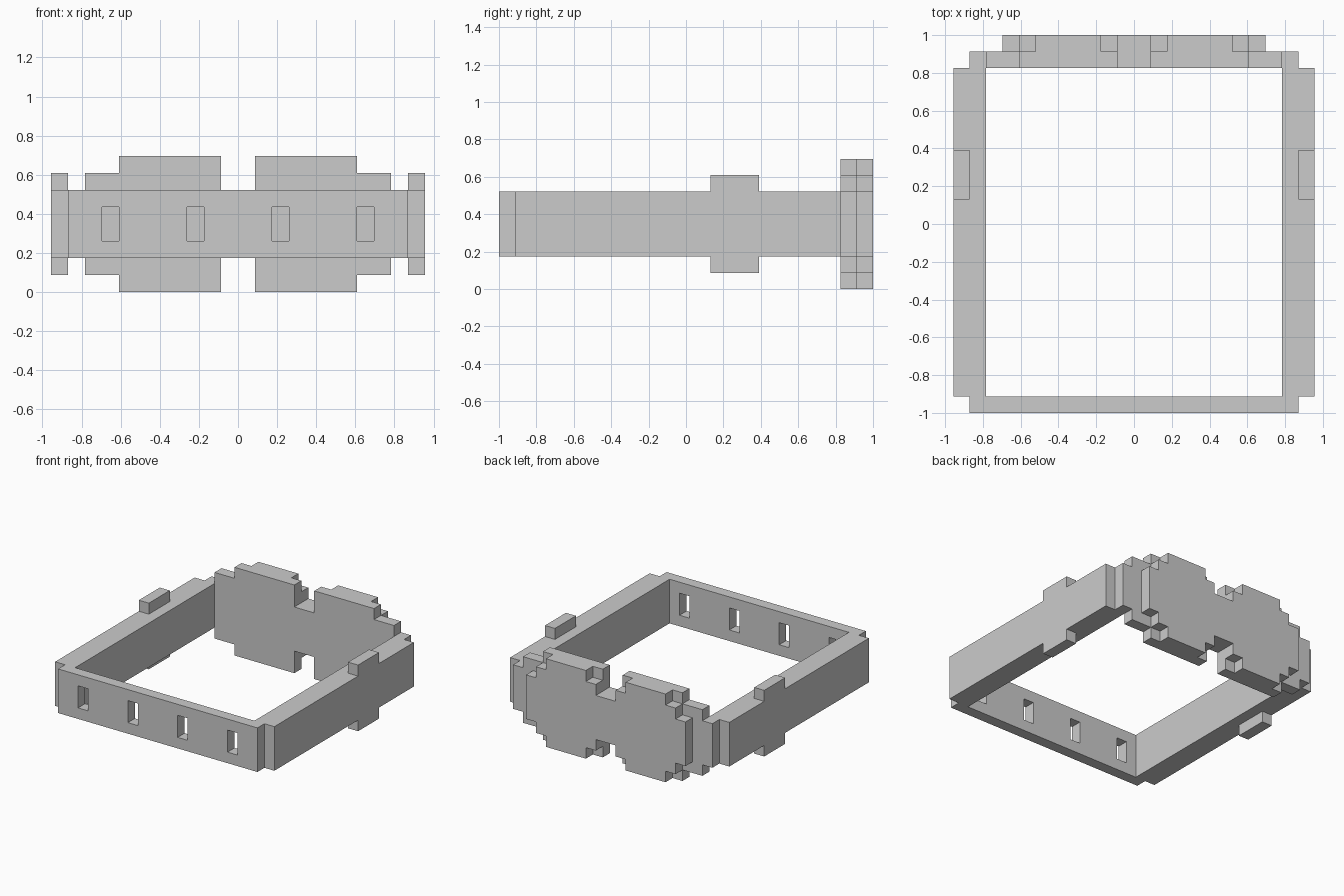
import bpy, bmesh
from mathutils import Vector

if "Cube" in bpy.data.objects:
    bpy.data.objects.remove(bpy.data.objects["Cube"])

U = 2 / 23  # one grid cell; all sizes below are in cells


def world(x, y, z):
    return Vector((x * U, y * U - 1, z * U))


def make_object(name, bm):
    bmesh.ops.recalc_face_normals(bm, faces=bm.faces)
    mesh = bpy.data.meshes.new(name)
    bm.to_mesh(mesh)
    bm.free()
    obj = bpy.data.objects.new(name, mesh)
    bpy.context.collection.objects.link(obj)
    return obj


def extrude(bm, points, offset):
    """Fill a closed outline (cells) and extrude it by an offset (cells)."""
    face = bm.faces.new([bm.verts.new(world(*p)) for p in points])
    new = bmesh.ops.extrude_face_region(bm, geom=[face], use_keep_orig=True)["geom"]
    verts = [v for v in new if isinstance(v, bmesh.types.BMVert)]
    bmesh.ops.translate(bm, verts=verts, vec=Vector(offset) * U)


def box(bm, x0, x1, y0, y1, z0, z1):
    extrude(bm, [(x0, y0, z0), (x1, y0, z0), (x1, y1, z0), (x0, y1, z0)],
            (0, 0, z1 - z0))


def stepped_plate(name, steps, y):
    """Plate symmetric in x and z from (outer x, half height) steps."""
    quarter, x = [], 0
    for x_end, h in steps:
        quarter += [(x, h), (x_end, h)]
        x = x_end
    quarter = quarter[1:]
    right = quarter + [(px, -h) for px, h in reversed(quarter)]
    outline = right + [(-px, h) for px, h in reversed(right)]
    bm = bmesh.new()
    extrude(bm, [(px, y, 4 + h) for px, h in outline], (0, 1, 0))
    return make_object(name, bm)


# Strap: open loop seen from above, running from one buckle end to the other
half = [(10, 0), (10, 1), (11, 1), (11, 21), (10, 21), (10, 22), (9, 22), (9, 1)]
loop = half + [(-x, y) for x, y in reversed(half)]
bm = bmesh.new()
extrude(bm, [(x, y, 2) for x, y in loop], (0, 0, 4))
strap = make_object("strap", bm)

# Strap holes through the front
bm = bmesh.new()
for x in (-8, -3, 2, 7):
    box(bm, x, x + 1, -0.5, 1.5, 3, 5)
cutter = make_object("hole_cutter", bm)
cutter.hide_render = True
mod = strap.modifiers.new("holes", "BOOLEAN")
mod.operation = "DIFFERENCE"
mod.solver = "EXACT"
mod.object = cutter
bpy.context.view_layer.objects.active = strap
bpy.ops.object.modifier_apply(modifier=mod.name)
bpy.data.objects.remove(cutter)

# Side loops standing above and below the strap
for side, x in (("left", -11), ("right", 10)):
    bm = bmesh.new()
    for z in (1, 6):
        box(bm, x, x + 1, 13, 16, z, z + 1)
    make_object(side + "_belt_loop", bm)

# Buckle: two stacked plates with stepped edges
stepped_plate("buckle_base", [(1, 2), (7, 4), (9, 3)], 21)
stepped_plate("buckle_face", [(1, 2), (2, 3), (6, 4), (7, 3), (8, 2)], 22)
